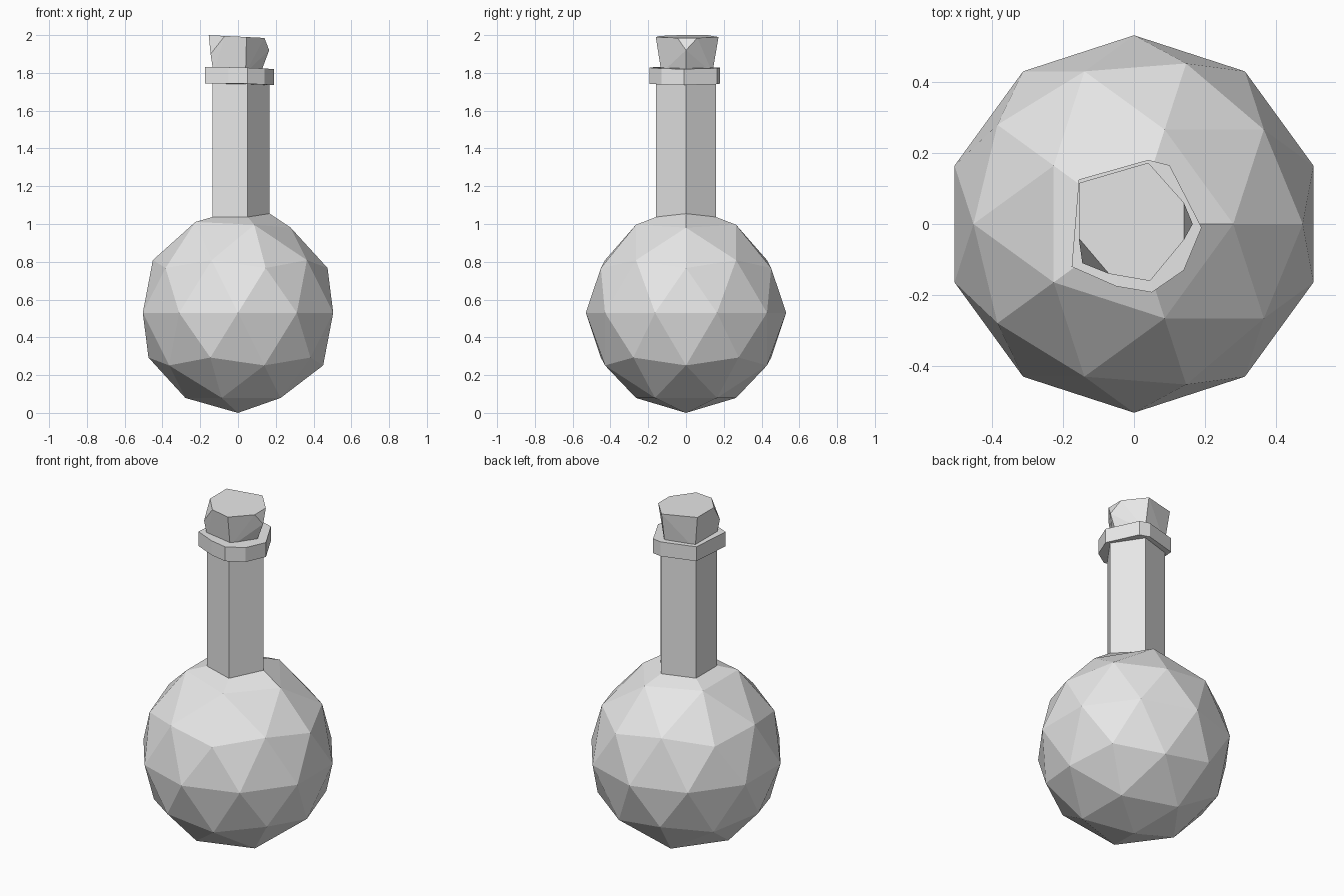
import bpy
import bmesh
from math import cos, sin, atan2, radians
from mathutils import Vector

cube = bpy.data.objects.get("Cube")
if cube:
    bpy.data.objects.remove(cube, do_unlink=True)

grey = bpy.data.materials.new("plain_grey")
grey.use_nodes = True
colour = (0.8, 0.8, 0.8, 1)
grey.diffuse_color = colour
grey.node_tree.nodes["Principled BSDF"].inputs["Base Color"].default_value = colour


def add_object(name, bm):
    bmesh.ops.recalc_face_normals(bm, faces=bm.faces)
    mesh = bpy.data.meshes.new(name)
    bm.to_mesh(mesh)
    bm.free()
    mesh.materials.append(grey)
    obj = bpy.data.objects.new(name, mesh)
    bpy.context.collection.objects.link(obj)
    return obj


def hull(name, points):
    """Faceted solid wrapped around a few corner points."""
    bm = bmesh.new()
    for p in points:
        bm.verts.new(p)
    result = bmesh.ops.convex_hull(bm, input=bm.verts)
    spare = set(result["geom_interior"] + result["geom_unused"])
    bmesh.ops.delete(bm, geom=[g for g in spare if isinstance(g, bmesh.types.BMVert)],
                     context="VERTS")
    bmesh.ops.dissolve_limit(bm, angle_limit=radians(1), verts=bm.verts, edges=bm.edges)
    return add_object(name, bm)


# Flask: faceted globe whose top point opens into a five-sided neck
R = 0.53
bm = bmesh.new()
bmesh.ops.create_icosphere(bm, subdivisions=2, radius=R)
bmesh.ops.translate(bm, verts=bm.verts, vec=(0, 0, R))
pole = max(bm.verts, key=lambda v: v.co.z)
shoulder = [e.other_vert(pole) for e in pole.link_edges]
shoulder.sort(key=lambda v: atan2(v.co.y, v.co.x))
base = []
for v in shoulder:
    a = atan2(v.co.y, v.co.x)
    z = 1.055 if v.co.x > 0.2 else 1.037
    base.append(bm.verts.new((0.167 * cos(a), 0.167 * sin(a), z)))
    v.co.z += 0.03 if v.co.x < 0 else (0.0 if v.co.x > 0.2 else 0.015)
bm.verts.remove(pole)
top = [bm.verts.new((v.co.x, v.co.y, 1.78)) for v in base]
for i in range(5):
    j = (i + 1) % 5
    bm.faces.new((shoulder[i], shoulder[j], base[j], base[i]))
    bm.faces.new((base[i], base[j], top[j], top[i]))
bm.faces.new(top)
add_object("flask_body_and_neck", bm)

# Collar: irregular slab around the mouth
rim = [(0.19, -0.01), (0.1, 0.165), (0.04, 0.18), (-0.155, 0.125),
       (-0.175, -0.12), (-0.05, -0.175), (0.05, -0.192), (0.14, -0.13)]
hull("neck_collar", [(x, y, z - 0.05 * max(x, 0))
                     for x, y in rim for z in (1.745, 1.83)])

# Stopper: tapered five-sided plug with two chipped corners
plug_base = [(0.12, 0), (0.04, 0.14), (-0.13, 0.1), (-0.13, -0.1), (0.04, -0.13)]
plug_top = [(0.14, 0.06), (0.14, -0.045), (0.045, -0.16), (-0.07, -0.14),
            (-0.155, -0.04), (-0.155, 0.115), (0.04, 0.172)]
chips = [Vector((0.165, 0, 1.92)), Vector((-0.145, -0.11, 1.9))]
hull("stopper", [(x, y, 1.8) for x, y in plug_base]
     + [(x, y, 1.992 - 0.05 * x) for x, y in plug_top] + chips)
